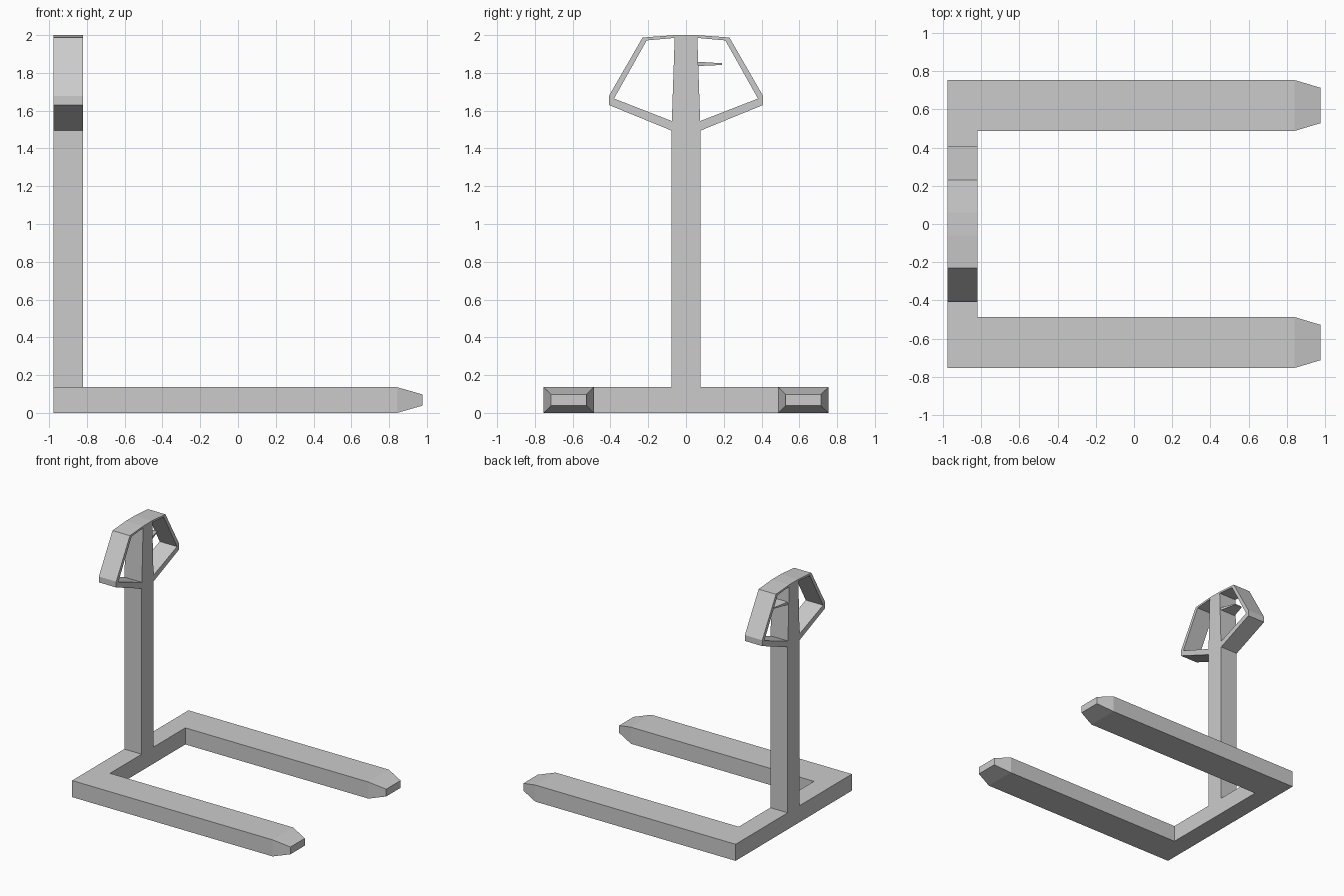
import bpy, bmesh
from mathutils import Vector

if "Cube" in bpy.data.objects:
    bpy.data.objects.remove(bpy.data.objects["Cube"])

X0, X1 = -0.978, -0.82      # depth of the mast and cross bar
TOP = 0.136                 # fork thickness


def finish(name, bm):
    bmesh.ops.recalc_face_normals(bm, faces=bm.faces)
    mesh = bpy.data.meshes.new(name)
    bm.to_mesh(mesh)
    bm.free()
    obj = bpy.data.objects.new(name, mesh)
    bpy.context.collection.objects.link(obj)
    return obj


def prism(points, offset):
    """Extrude a closed 3D outline along offset."""
    bm = bmesh.new()
    face = bm.faces.new([bm.verts.new(p) for p in points])
    new = bmesh.ops.extrude_face_region(bm, geom=[face], use_keep_orig=True)["geom"]
    verts = [g for g in new if isinstance(g, bmesh.types.BMVert)]
    bmesh.ops.translate(bm, verts=verts, vec=offset)
    bmesh.ops.recalc_face_normals(bm, faces=bm.faces)
    return bm


def yz_prism(points):
    return prism([(X0, y, z) for y, z in points], (X1 - X0, 0, 0))


# U-shaped fork base, with tapered tips grown from the two end faces
half = [(X1, 0.488), (0.842, 0.488), (0.842, 0.754), (X0, 0.754)]
outline = half + [(x, -y) for x, y in reversed(half)]
bm = prism([(x, y, 0) for x, y in outline], (0, 0, TOP))
ends = [f for f in bm.faces if f.calc_center_median().x > 0.84]
for f in bmesh.ops.extrude_discrete_faces(bm, faces=ends)["faces"]:
    c = f.calc_center_median()
    for v in f.verts:
        v.co = Vector((0.976, c.y + (v.co.y - c.y) * 0.70, c.z + (v.co.z - c.z) * 0.44))
finish("fork_base", bm)

# Upright mast with a tapering neck
side = [(0.078, TOP), (0.078, 1.495), (0.075, 1.545), (0.06, 1.985), (0.06, 2.0)]
finish("mast", yz_prism(side + [(-y, z) for y, z in reversed(side)]))

# Handle loop, one half mirrored across the mast
loop = [(0.078, 1.495), (0.408, 1.63), (0.408, 1.678), (0.23, 1.987), (0.06, 2.0),
        (0.06, 1.985), (0.208, 1.972), (0.381, 1.664), (0.075, 1.545)]
handle = finish("handle_loop", yz_prism(loop))
mirror = handle.modifiers.new("Mirror", 'MIRROR')
mirror.use_axis = (False, True, False)

# Release lever inside the loop
xm = (X0 + X1) / 2
bm = bmesh.new()
rings = [[bm.verts.new((xm + sx * w, y, z)) for sx, z in
          ((-1, zl), (1, zl), (1, zh), (-1, zh))]
         for y, w, zl, zh in ((0.06, 0.07, 1.836, 1.859), (0.19, 0.035, 1.842, 1.851))]
bm.faces.new(rings[0])
bm.faces.new(rings[1])
for i in range(4):
    j = (i + 1) % 4
    bm.faces.new((rings[0][i], rings[0][j], rings[1][j], rings[1][i]))
finish("release_lever", bm)
